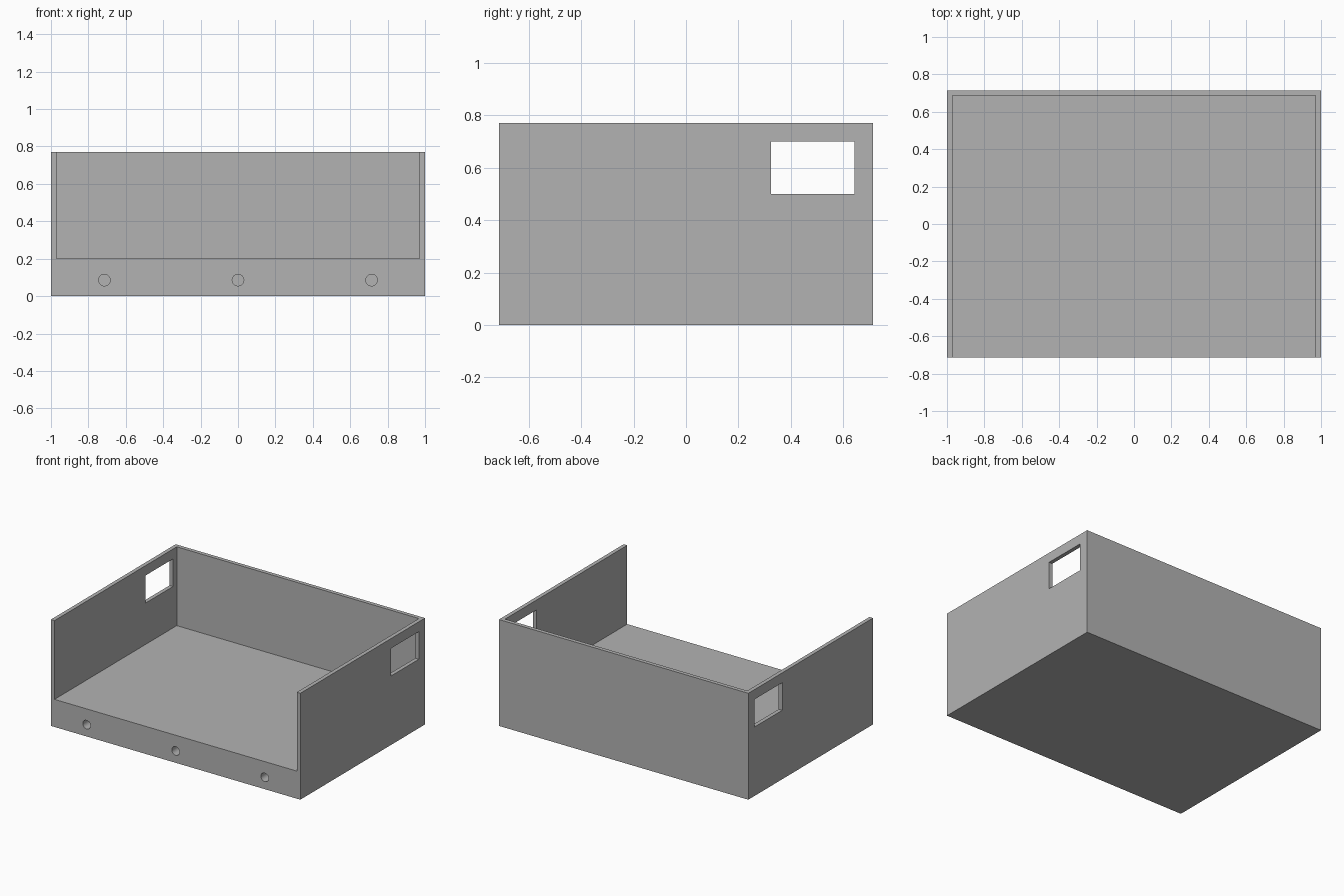
import bpy
import math

if "Cube" in bpy.data.objects:
    bpy.data.objects.remove(bpy.data.objects["Cube"])

UNIT = 1 / 35                      # wall thickness
HALF_X, HALF_Y = 1.0, 25 * UNIT
HEIGHT, FLOOR_TOP = 27 * UNIT, 7 * UNIT

grey = bpy.data.materials.new("plain_grey")
grey.use_nodes = True
colour = (0.45, 0.45, 0.45, 1)
grey.diffuse_color = colour
grey.node_tree.nodes["Principled BSDF"].inputs["Base Color"].default_value = colour


def box(name, low, high):
    centre = [(a + b) / 2 for a, b in zip(low, high)]
    bpy.ops.mesh.primitive_cube_add(size=1, location=centre)
    ob = bpy.context.object
    ob.name = name
    ob.scale = [b - a for a, b in zip(low, high)]
    bpy.ops.object.transform_apply(location=True, rotation=True, scale=True)
    ob.data.materials.append(grey)
    return ob


def cut(target, cutter):
    cutter.hide_render = True
    mod = target.modifiers.new("cut", "BOOLEAN")
    mod.operation = "DIFFERENCE"
    mod.solver = "EXACT"
    mod.object = cutter
    bpy.context.view_layer.objects.active = target
    bpy.ops.object.modifier_apply(modifier=mod.name)
    bpy.data.objects.remove(cutter)


# One solid tray: thick floor, back wall and two side walls, open at the front
tray = box("open_front_tray", (-HALF_X, -HALF_Y, 0), (HALF_X, HALF_Y, HEIGHT))
cut(tray, box("interior_cutter", (-HALF_X + UNIT, -HALF_Y - 1, FLOOR_TOP),
              (HALF_X - UNIT, HALF_Y - UNIT, HEIGHT + 1)))

# Rectangular window through both side walls, near the back
cut(tray, box("window_cutter", (-2, 0.325, 0.50), (2, 0.643, 0.70)))

# Round blind holes along the front edge of the floor
HOLE_DEPTH = 0.1
for x in (-HALF_Y, 0, HALF_Y):
    bpy.ops.mesh.primitive_cylinder_add(
        vertices=32, radius=0.031, depth=2 * HOLE_DEPTH,
        location=(x, -HALF_Y, 3 * UNIT), rotation=(math.pi / 2, 0, 0))
    hole = bpy.context.object
    hole.name = "hole_cutter"
    hole.data.materials.append(grey)
    cut(tray, hole)

# Smooth hole walls, keep the box edges sharp
bpy.ops.object.select_all(action="DESELECT")
tray.select_set(True)
bpy.context.view_layer.objects.active = tray
bpy.ops.object.shade_smooth_by_angle(angle=math.radians(30))
